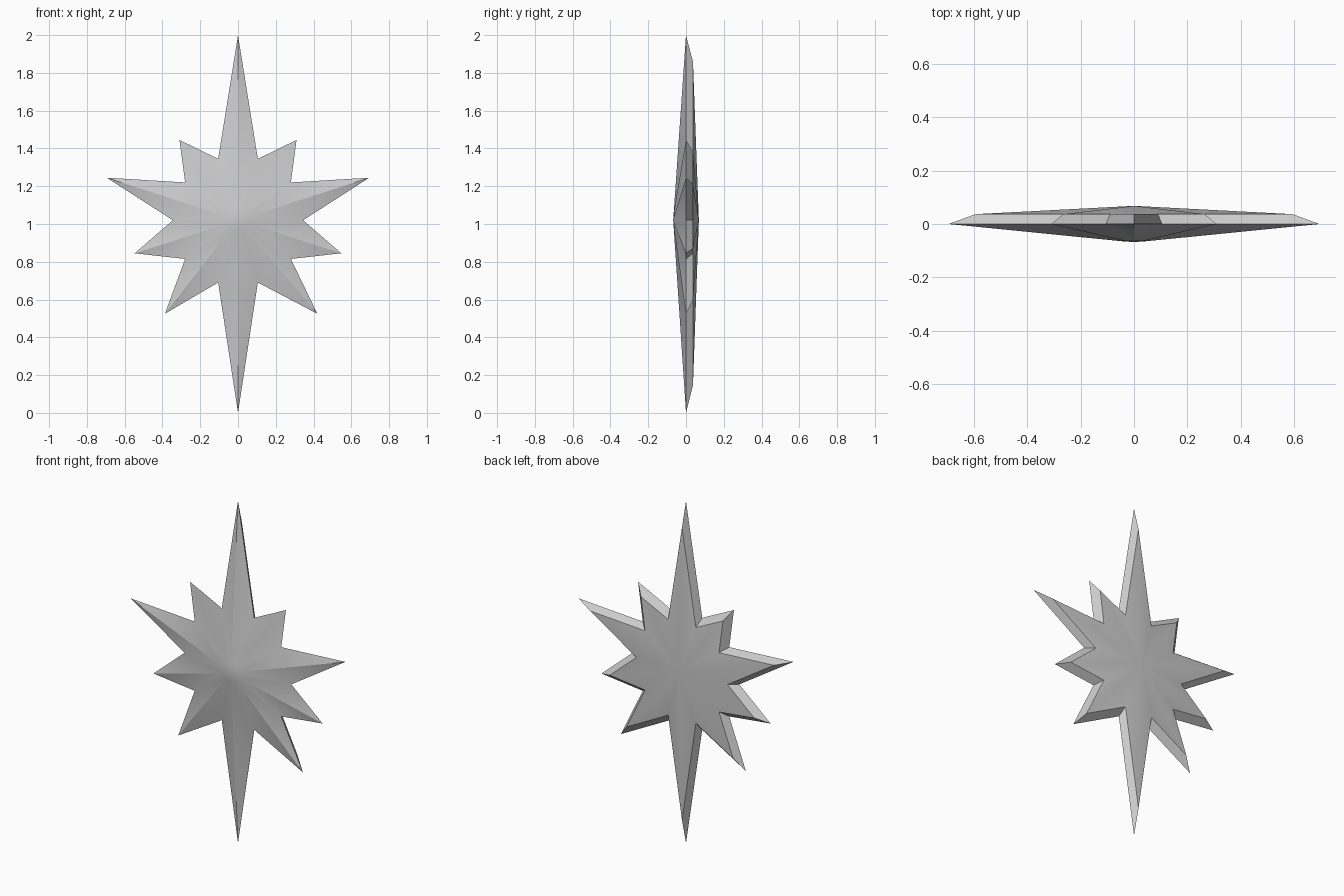
import bpy, bmesh, math
from mathutils import Vector

if "Cube" in bpy.data.objects:
    bpy.data.objects.remove(bpy.data.objects["Cube"])

CX, CZ = 0.0, 1.02
INSET = 0.855

# right half of the star outline, alternating tip and notch, top to bottom
half = [(0, 2.0), (0.105, 1.345), (0.31, 1.445), (0.28, 1.22), (0.695, 1.245),
        (0.345, 1.02), (0.547, 0.845), (0.28, 0.815), (0.42, 0.525),
        (0.105, 0.69), (0, 0)]
left = [(-x, z) for x, z in reversed(half[1:-1])]
left[1] = (-0.387, 0.525)   # lower left ray is slightly shorter
outline = half + left

bm = bmesh.new()


def ring(points, y):
    return [bm.verts.new((x, y, z)) for x, z in points]


def bridge(a, b):
    n = len(a)
    for i in range(n):
        j = (i + 1) % n
        bm.faces.new((a[i], a[j], b[j], b[i]))


def fan(r, centre):
    c = bm.verts.new(centre)
    for i in range(len(r)):
        bm.faces.new((r[i], r[(i + 1) % len(r)], c))


def around_centre(p, radius):
    d = Vector((p[0] - CX, p[1] - CZ)).normalized() * radius
    return (CX + d.x, CZ + d.y)


# rim, small blunt hub on the front, inset bevelled back
rim = ring(outline, 0)
hub = ring([around_centre(p, 0.055) for p in outline], -0.064)
back = ring([(CX + (x - CX) * INSET, CZ + (z - CZ) * INSET)
             for x, z in outline], 0.037)

# ridged front rays and hub cap
for i in range(len(rim)):
    j = (i + 1) % len(rim)
    tip, notch = (i, j) if i % 2 == 0 else (j, i)
    bm.faces.new((rim[tip], rim[notch], hub[tip]))
    bm.faces.new((rim[notch], hub[notch], hub[tip]))
fan(hub, (CX, -0.068, CZ))

# bevelled edge and shallow ridged back
bridge(rim, back)
fan(back, (CX, 0.068, CZ))

bmesh.ops.recalc_face_normals(bm, faces=bm.faces)
mesh = bpy.data.meshes.new("star_ornament")
bm.to_mesh(mesh)
bm.free()
star = bpy.data.objects.new("star_ornament", mesh)
bpy.context.collection.objects.link(star)
bpy.context.view_layer.objects.active = star
star.select_set(True)
bpy.ops.object.shade_smooth_by_angle(angle=math.radians(30))
